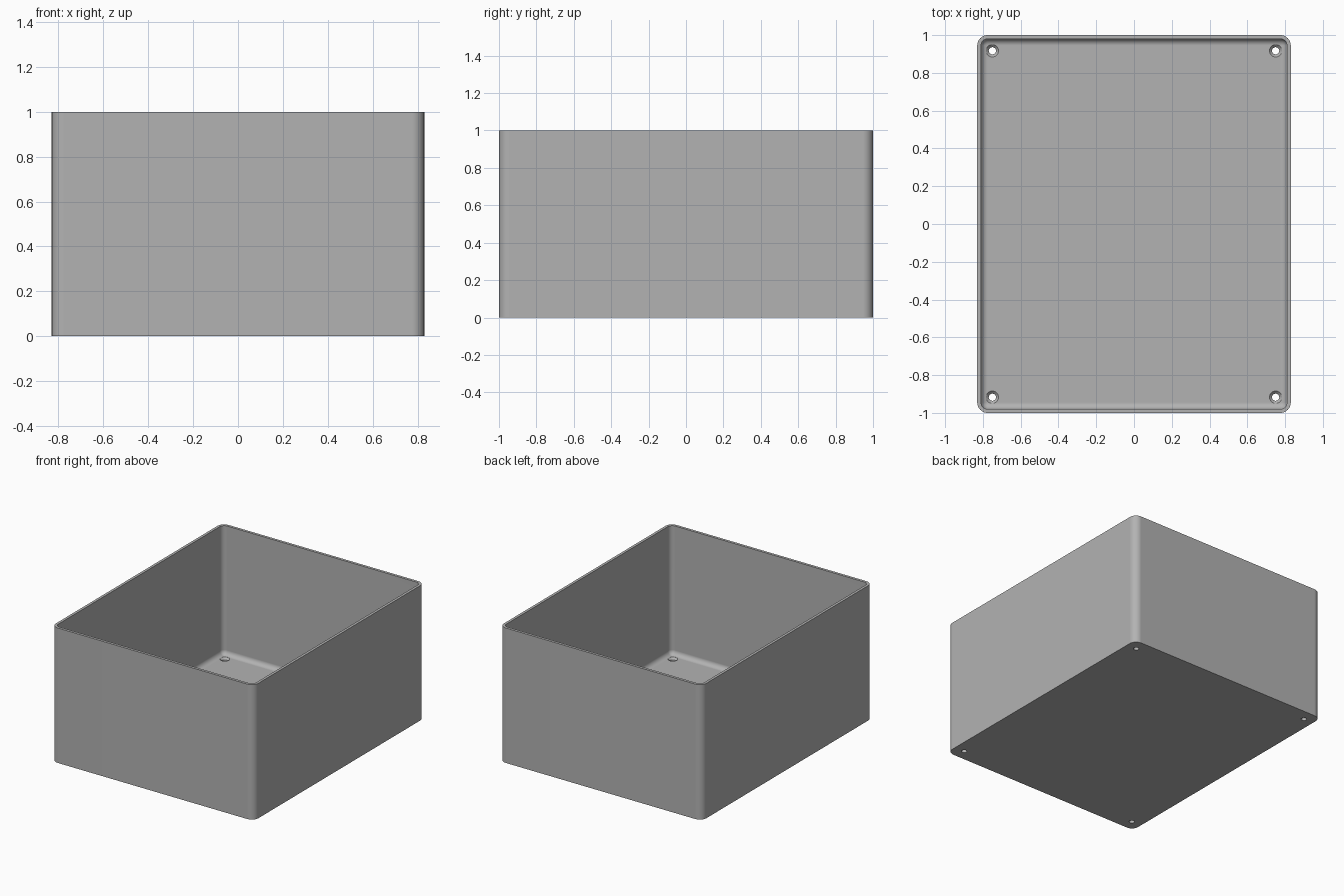
import bpy, bmesh, math

if "Cube" in bpy.data.objects:
    bpy.data.objects.remove(bpy.data.objects["Cube"])

HALF_X, HALF_Y, HEIGHT = 0.83, 1.0, 1.0
CORNER, WALL, FLOOR, FILLET = 0.055, 0.02, 0.045, 0.035
HOLE_X, HOLE_Y, HOLE_R, SINK_R = 0.75, 0.917, 0.019, 0.033

grey = bpy.data.materials.new("plain grey")
grey.use_nodes = True
color = (0.45, 0.45, 0.45, 1)
grey.diffuse_color = color
grey.node_tree.nodes["Principled BSDF"].inputs["Base Color"].default_value = color


def make_object(name, bm):
    bmesh.ops.recalc_face_normals(bm, faces=bm.faces)
    mesh = bpy.data.meshes.new(name)
    bm.to_mesh(mesh)
    bm.free()
    mesh.materials.append(grey)
    obj = bpy.data.objects.new(name, mesh)
    bpy.context.collection.objects.link(obj)
    return obj


def rounded_ring(bm, inset, z, steps=8):
    """Rounded rectangle, set in from the outer outline."""
    radius = max(CORNER - inset, 0.004)
    cx, cy = HALF_X - inset - radius, HALF_Y - inset - radius
    verts = []
    for quarter, (sx, sy) in enumerate([(1, 1), (-1, 1), (-1, -1), (1, -1)]):
        for i in range(steps + 1):
            a = math.pi / 2 * (quarter + i / steps)
            verts.append(bm.verts.new((sx * cx + radius * math.cos(a),
                                       sy * cy + radius * math.sin(a), z)))
    return verts


def bridge(bm, lower, upper):
    for i in range(len(lower)):
        j = (i + 1) % len(lower)
        bm.faces.new((lower[i], lower[j], upper[j], upper[i]))


# Open box: outer wall, rim, inner wall, then the fillet down to the floor
profile = [(0, 0), (0, HEIGHT), (WALL, HEIGHT)]
for i in range(9):
    a = math.pi / 2 * i / 8
    profile.append((WALL + FILLET * (1 - math.cos(a)),
                    FLOOR + FILLET * (1 - math.sin(a))))
bm = bmesh.new()
rings = [rounded_ring(bm, inset, z) for inset, z in profile]
for lower, upper in zip(rings, rings[1:]):
    bridge(bm, lower, upper)
bm.faces.new(rings[0])
bm.faces.new(rings[-1])
box = make_object("box", bm)

# Countersunk screw holes in the four corners of the floor
bm = bmesh.new()
sink_depth = SINK_R - HOLE_R
levels = [(HOLE_R, -0.05), (HOLE_R, FLOOR - sink_depth),
          (SINK_R, FLOOR), (SINK_R, FLOOR + 0.02)]
for sx in (-1, 1):
    for sy in (-1, 1):
        circles = []
        for radius, z in levels:
            circles.append([bm.verts.new((sx * HOLE_X + radius * math.cos(t * math.pi / 16),
                                          sy * HOLE_Y + radius * math.sin(t * math.pi / 16), z))
                            for t in range(32)])
        for lower, upper in zip(circles, circles[1:]):
            bridge(bm, lower, upper)
        bm.faces.new(circles[0])
        bm.faces.new(circles[-1])
cutter = make_object("screw_hole_cutter", bm)
cutter.hide_render = True

cut = box.modifiers.new("screw holes", "BOOLEAN")
cut.operation = "DIFFERENCE"
cut.solver = "EXACT"
cut.object = cutter
bpy.ops.object.select_all(action="DESELECT")
box.select_set(True)
bpy.context.view_layer.objects.active = box
bpy.ops.object.modifier_apply(modifier=cut.name)
bpy.data.objects.remove(cutter)

# Smooth corners and fillet, with the big walls kept flat
bpy.ops.object.shade_smooth_by_angle(angle=math.radians(30))
flat = box.modifiers.new("flat walls", "WEIGHTED_NORMAL")
flat.keep_sharp = True
